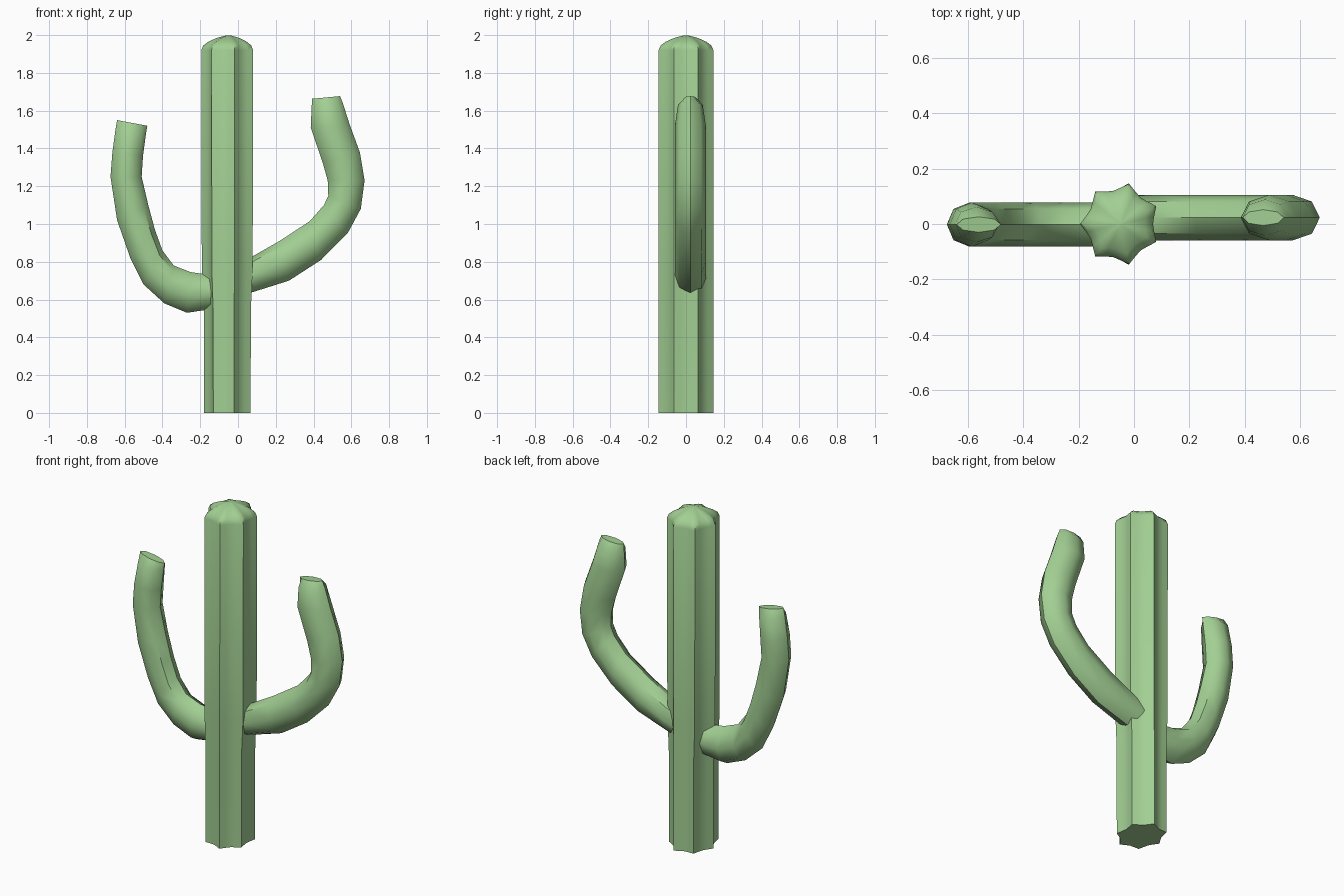
import bpy, bmesh, math

if "Cube" in bpy.data.objects:
    bpy.data.objects.remove(bpy.data.objects["Cube"])

green = bpy.data.materials.new("cactus_green")
green.diffuse_color = (0.36, 0.62, 0.29, 1)
green.use_nodes = True
green.node_tree.nodes["Principled BSDF"].inputs["Base Color"].default_value = green.diffuse_color


def skin(name, rings, angle):
    """Bridge equal-sized rings of points and close both ends."""
    bm = bmesh.new()
    loops = [[bm.verts.new(p) for p in ring] for ring in rings]
    n = len(loops[0])
    for a, b in zip(loops, loops[1:]):
        for i in range(n):
            j = (i + 1) % n
            bm.faces.new((a[i], a[j], b[j], b[i]))
    bm.faces.new(loops[0][::-1])
    bm.faces.new(loops[-1])
    bmesh.ops.recalc_face_normals(bm, faces=bm.faces)
    mesh = bpy.data.meshes.new(name)
    bm.to_mesh(mesh)
    bm.free()
    obj = bpy.data.objects.new(name, mesh)
    bpy.context.collection.objects.link(obj)
    mesh.materials.append(green)
    bpy.ops.object.select_all(action='DESELECT')
    obj.select_set(True)
    bpy.context.view_layer.objects.active = obj
    bpy.ops.object.shade_smooth_by_angle(angle=math.radians(angle))
    return obj


def star(z, r, sx=1.0, n=28):
    """Seven-ribbed cross-section with hollow valleys."""
    pts = []
    for i in range(n):
        a = math.pi + math.tau * i / n
        rad = r * (1 - 0.18 * abs(math.sin(3.5 * (a - math.pi))))
        pts.append((-0.05 + sx * rad * math.cos(a), rad * math.sin(a), z))
    return pts


# Trunk: (height, radius, x squash), ending in a shallow ribbed dome
trunk = [(0, 0.149, 0.87), (0.55, 0.149, 0.88), (0.75, 0.149, 0.95),
         (1.92, 0.149, 0.97), (1.945, 0.138, 0.97), (1.965, 0.11, 0.97),
         (1.985, 0.065, 0.97), (1.998, 0.015, 1)]
skin("trunk", [star(*t) for t in trunk], 50)


def arm(name, pairs, y, depth, n=8):
    """Tube through inner/outer edge points, pinched in y at the tip."""
    rings = []
    for k, (xi, zi, xo, zo) in enumerate(pairs):
        left = len(pairs) - 1 - k
        d = depth * {0: 0.35, 1: 0.8}.get(left, 1)
        ring = []
        for i in range(n):
            a = math.tau * i / n
            c, s = math.cos(a) / 2, math.sin(a)
            ring.append(((xi + xo) / 2 + c * (xo - xi), y + d * s,
                         (zi + zo) / 2 + c * (zo - zi)))
        rings.append(ring)
    skin(name, rings, 45)


# Arms: inner x, z then outer x, z along each bend
arm("right_arm", [
    (0.0, 0.79, 0.0, 0.62), (0.08, 0.83, 0.08, 0.64), (0.22, 0.91, 0.27, 0.70),
    (0.38, 1.015, 0.44, 0.81), (0.455, 1.10, 0.58, 0.95),
    (0.478, 1.15, 0.65, 1.08), (0.475, 1.23, 0.67, 1.23),
    (0.45, 1.32, 0.645, 1.38), (0.385, 1.51, 0.59, 1.53),
    (0.39, 1.62, 0.555, 1.64), (0.392, 1.663, 0.54, 1.677)], 0.023, 0.082)
arm("left_arm", [
    (-0.08, 0.73, -0.08, 0.56), (-0.18, 0.735, -0.17, 0.545),
    (-0.25, 0.745, -0.27, 0.53), (-0.34, 0.78, -0.39, 0.58),
    (-0.40, 0.86, -0.50, 0.68), (-0.44, 0.97, -0.57, 0.82),
    (-0.475, 1.10, -0.64, 1.02), (-0.51, 1.25, -0.675, 1.25),
    (-0.503, 1.36, -0.665, 1.38), (-0.487, 1.48, -0.648, 1.505),
    (-0.48, 1.52, -0.64, 1.55)], -0.002, 0.08)
